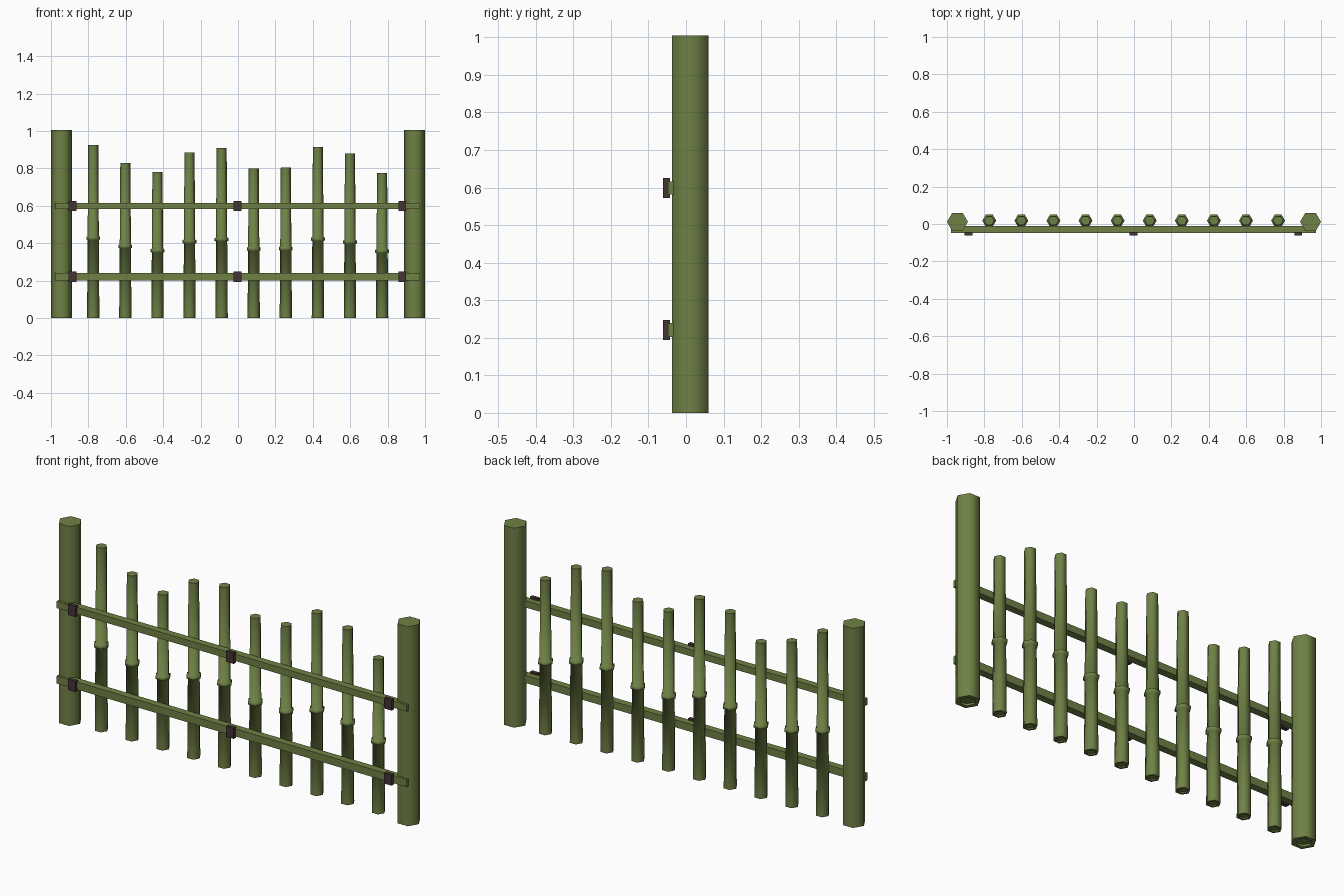
import bpy, bmesh, math

cube = bpy.data.objects.get("Cube")
if cube:
    bpy.data.objects.remove(cube)


def make_material(name, rgb):
    mat = bpy.data.materials.new(name)
    mat.use_nodes = True
    mat.diffuse_color = (*rgb, 1)
    mat.node_tree.nodes["Principled BSDF"].inputs["Base Color"].default_value = (*rgb, 1)
    return mat


green = make_material("bamboo green", (0.16, 0.22, 0.06))
brown = make_material("dark brown binding", (0.058, 0.033, 0.033))


def add_object(name, bm, mat):
    mesh = bpy.data.meshes.new(name)
    bmesh.ops.recalc_face_normals(bm, faces=bm.faces)
    bm.to_mesh(mesh)
    bm.free()
    mesh.materials.append(mat)
    obj = bpy.data.objects.new(name, mesh)
    bpy.context.collection.objects.link(obj)
    return obj


def hex_stalk(name, x, y, profile):
    """Six-sided stalk from (radius, height) rings, closed at both ends."""
    bm = bmesh.new()
    rings = []
    for r, z in profile:
        rings.append([bm.verts.new((r * math.cos(k * math.tau / 6),
                                    r * math.sin(k * math.tau / 6), z)) for k in range(6)])
    for low, high in zip(rings, rings[1:]):
        for k in range(6):
            n = (k + 1) % 6
            bm.faces.new((low[k], low[n], high[n], high[k]))
    bm.faces.new(rings[0])
    bm.faces.new(rings[-1])
    obj = add_object(name, bm, green)
    obj.location = (x, y, 0)
    # Round the long sides, keep caps and node rims crisp
    bpy.ops.object.select_all(action="DESELECT")
    obj.select_set(True)
    bpy.context.view_layer.objects.active = obj
    bpy.ops.object.shade_smooth_by_angle(angle=math.radians(62))
    return obj


def box(name, low, high, mat):
    bm = bmesh.new()
    bmesh.ops.create_cube(bm, size=1)
    for v in bm.verts:
        v.co = [a if c < 0 else b for c, a, b in zip(v.co, low, high)]
    return add_object(name, bm, mat)


# End posts with a shallow recess underneath
for side, x in (("right", -0.944), ("left", 0.944)):
    hex_stalk(side + "_post", x, 0.0115,
              [(0.036, 0.01), (0.036, 0), (0.056, 0), (0.056, 1.005)])

# Tapered pickets of uneven height, each with a raised node
heights = [0.925, 0.83, 0.78, 0.885, 0.91, 0.80, 0.805, 0.915, 0.88, 0.775]
for i, h in enumerate(heights):
    node = 0.462 * h
    hex_stalk(f"picket_{i + 1}", -0.774 + i * 0.1716, 0.018,
              [(0.022, 0.006), (0.022, 0), (0.033, 0), (0.03, node - 0.011),
               (0.037, node - 0.007), (0.037, node + 0.007),
               (0.03, node + 0.011), (0.027, h)])

# Rails across the front, with bindings
for level, z, half in (("lower", 0.221, 0.019), ("upper", 0.599, 0.017)):
    box(level + "_rail", (-0.978, -0.048, z - half), (0.974, -0.012, z + half), green)
    for place, x in (("right", -0.884), ("middle", -0.002), ("left", 0.878)):
        box(f"{level}_{place}_binding", (x - 0.021, -0.061, z - 0.027),
            (x + 0.021, -0.042, z + 0.027), brown)
